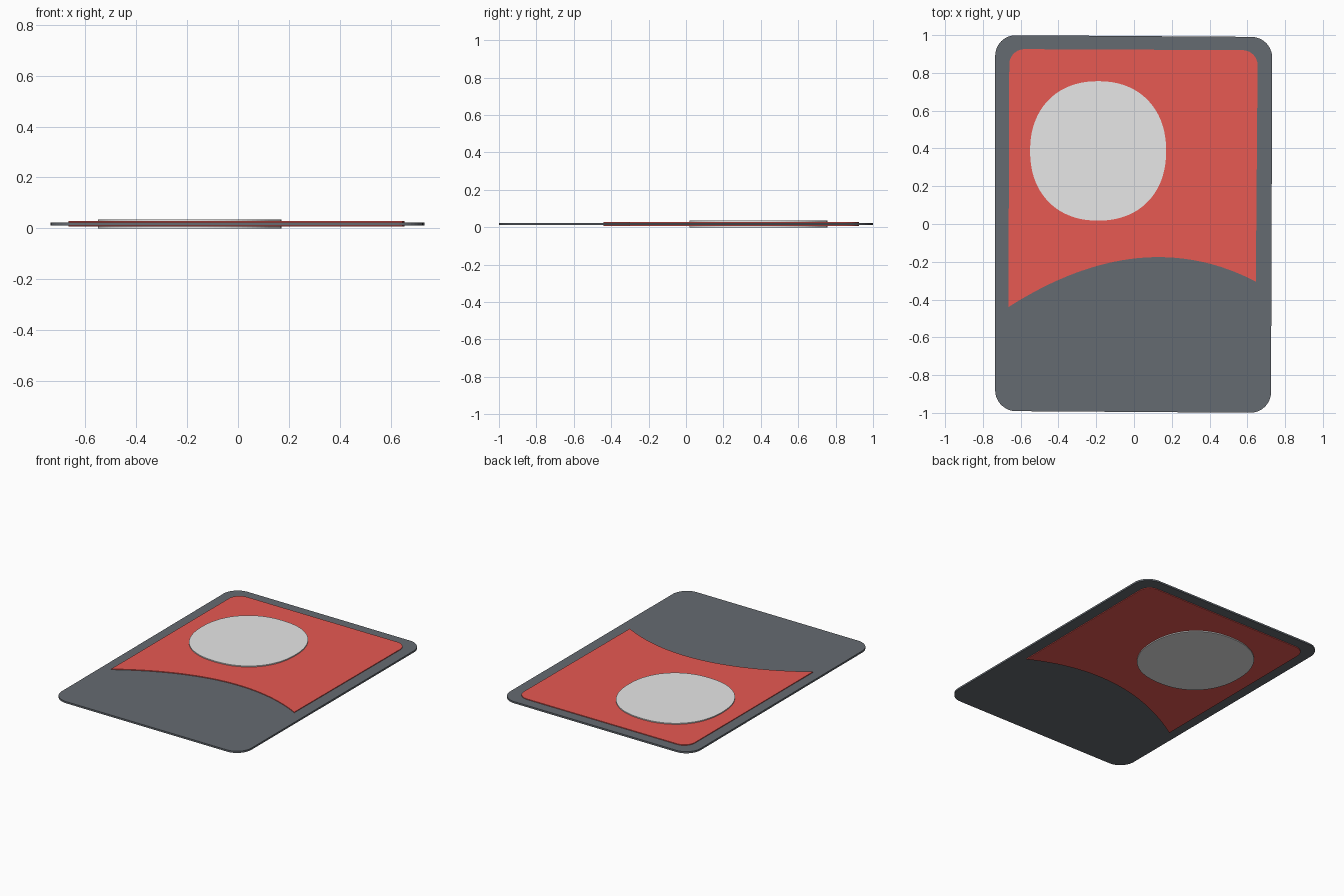
import bpy
import bmesh
import math
from mathutils import Vector

MID_Z = 0.018


def make_material(name, color):
    mat = bpy.data.materials.new(name)
    mat.use_nodes = True
    mat.diffuse_color = color
    mat.node_tree.nodes["Principled BSDF"].inputs["Base Color"].default_value = color
    return mat


def quad_curve(a, control, b, steps):
    """Points along a quadratic curve from a to b."""
    a, control, b = Vector(a), Vector(control), Vector(b)
    return [a * (1 - t) ** 2 + control * 2 * t * (1 - t) + b * t * t
            for t in (i / steps for i in range(steps + 1))]


def round_corner(prev, corner, nxt, radius, steps=10):
    """Arc tangent to both edges of a nearly square corner."""
    c = Vector(corner)
    u = (Vector(prev) - c).normalized() * radius
    v = (Vector(nxt) - c).normalized() * radius
    arc = []
    for i in range(steps + 1):
        a = math.pi / 2 * i / steps
        arc.append(c + u * (1 - math.sin(a)) + v * (1 - math.cos(a)))
    return arc


def slab(name, outline, thickness, mat):
    """Extrude a closed outline evenly about the middle height."""
    bm = bmesh.new()
    verts = [bm.verts.new((p[0], p[1], MID_Z - thickness / 2)) for p in outline]
    base = bm.faces.new(verts)
    extruded = bmesh.ops.extrude_face_region(bm, geom=[base], use_keep_orig=True)
    top = [g for g in extruded["geom"] if isinstance(g, bmesh.types.BMVert)]
    bmesh.ops.translate(bm, verts=top, vec=(0, 0, thickness))
    bmesh.ops.recalc_face_normals(bm, faces=bm.faces)
    mesh = bpy.data.meshes.new(name)
    bm.to_mesh(mesh)
    bm.free()
    mesh.materials.append(mat)
    obj = bpy.data.objects.new(name, mesh)
    bpy.context.collection.objects.link(obj)
    return obj


default = bpy.data.objects.get("Cube")
if default:
    bpy.data.objects.remove(default)

grey = make_material("slate grey", (0.13, 0.145, 0.165, 1))
red = make_material("warm red", (0.8, 0.1, 0.085, 1))
pale = make_material("pale grey", (0.8, 0.8, 0.8, 1))

# Card body with four rounded, slightly uneven corners
corners = [(-0.735, -0.99), (0.725, -1.0), (0.732, 0.99), (-0.735, 1.0)]
card = []
for i, corner in enumerate(corners):
    card += round_corner(corners[i - 1], corner, corners[(i + 1) % 4], 0.11)
slab("card_body", card, 0.012, grey)

# Red panel with two rounded top corners and an arched lower edge
low_left, low_right = (-0.665, -0.44), (0.645, -0.305)
top_right, top_left = (0.655, 0.92), (-0.66, 0.926)
panel = quad_curve(low_left, (0.04, 0.01), low_right, 32)
panel += round_corner(low_right, top_right, top_left, 0.08)
panel += round_corner(top_right, top_left, low_left, 0.08)
slab("red_panel", panel, 0.022, red)

# Slightly squarish disc standing proud of both faces
disc = []
for i in range(96):
    a = 2 * math.pi * i / 96
    c, s = math.cos(a), math.sin(a)
    r = (abs(c) ** 2.2 + abs(s) ** 2.2) ** (-1 / 2.2)
    disc.append((-0.19 + 0.36 * r * c, 0.387 + 0.369 * r * s))
slab("pale_disc", disc, 0.036, pale)
